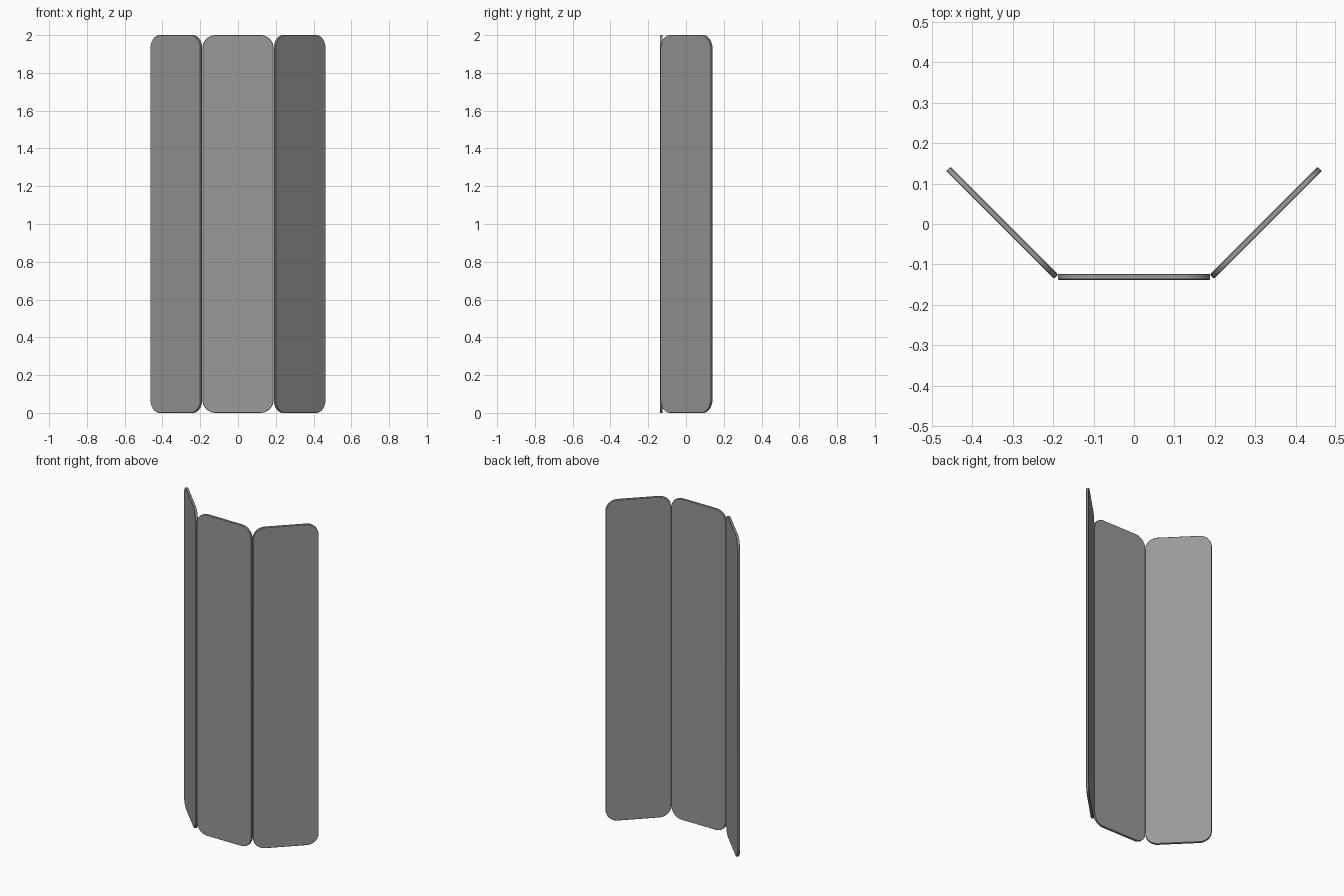
import bpy, bmesh
from math import sin, cos, pi, radians

if "Cube" in bpy.data.objects:
    bpy.data.objects.remove(bpy.data.objects["Cube"])

WIDTH, HEIGHT, THICK, RADIUS, SEGS = 0.377, 2.0, 0.015, 0.07, 10

# Dark grey felt
felt = bpy.data.materials.new("dark_felt")
felt.diffuse_color = (0.32, 0.32, 0.32, 1)
felt.use_nodes = True
felt.node_tree.nodes["Principled BSDF"].inputs["Base Color"].default_value = felt.diffuse_color


def panel(name, x, y, angle):
    # Rounded rectangle outline, extruded through its thickness
    bm = bmesh.new()
    verts = []
    corners = [(1, 1), (-1, 1), (-1, -1), (1, -1)]
    for i, (sx, sz) in enumerate(corners):
        cx = sx * (WIDTH / 2 - RADIUS)
        cz = HEIGHT / 2 + sz * (HEIGHT / 2 - RADIUS)
        for k in range(SEGS + 1):
            a = pi / 2 * (i + k / SEGS)
            verts.append(bm.verts.new((cx + RADIUS * cos(a), -THICK / 2, cz + RADIUS * sin(a))))
    face = bm.faces.new(verts)
    ext = bmesh.ops.extrude_face_region(bm, geom=[face])
    moved = [v for v in ext["geom"] if isinstance(v, bmesh.types.BMVert)]
    bmesh.ops.translate(bm, verts=moved, vec=(0, THICK, 0))
    bmesh.ops.recalc_face_normals(bm, faces=bm.faces[:])
    me = bpy.data.meshes.new(name)
    bm.to_mesh(me)
    bm.free()
    me.materials.append(felt)
    ob = bpy.data.objects.new(name, me)
    bpy.context.collection.objects.link(ob)
    ob.location = (x, y, 0)
    ob.rotation_euler.z = angle
    bpy.context.view_layer.objects.active = ob
    ob.select_set(True)
    bpy.ops.object.shade_smooth_by_angle(angle=radians(30))
    ob.select_set(False)
    # Slightly softened rim
    bev = ob.modifiers.new("soft_rim", "BEVEL")
    bev.width = 0.002
    bev.segments = 1
    bev.limit_method = "ANGLE"
    bev.angle_limit = radians(40)


# Folding screen: centre panel and two angled wings
panel("centre_panel", 0, -0.131, 0)
for side, label in ((-1, "left"), (1, "right")):
    panel(label + "_wing_panel", side * 0.3265, 0.003, side * radians(45))
